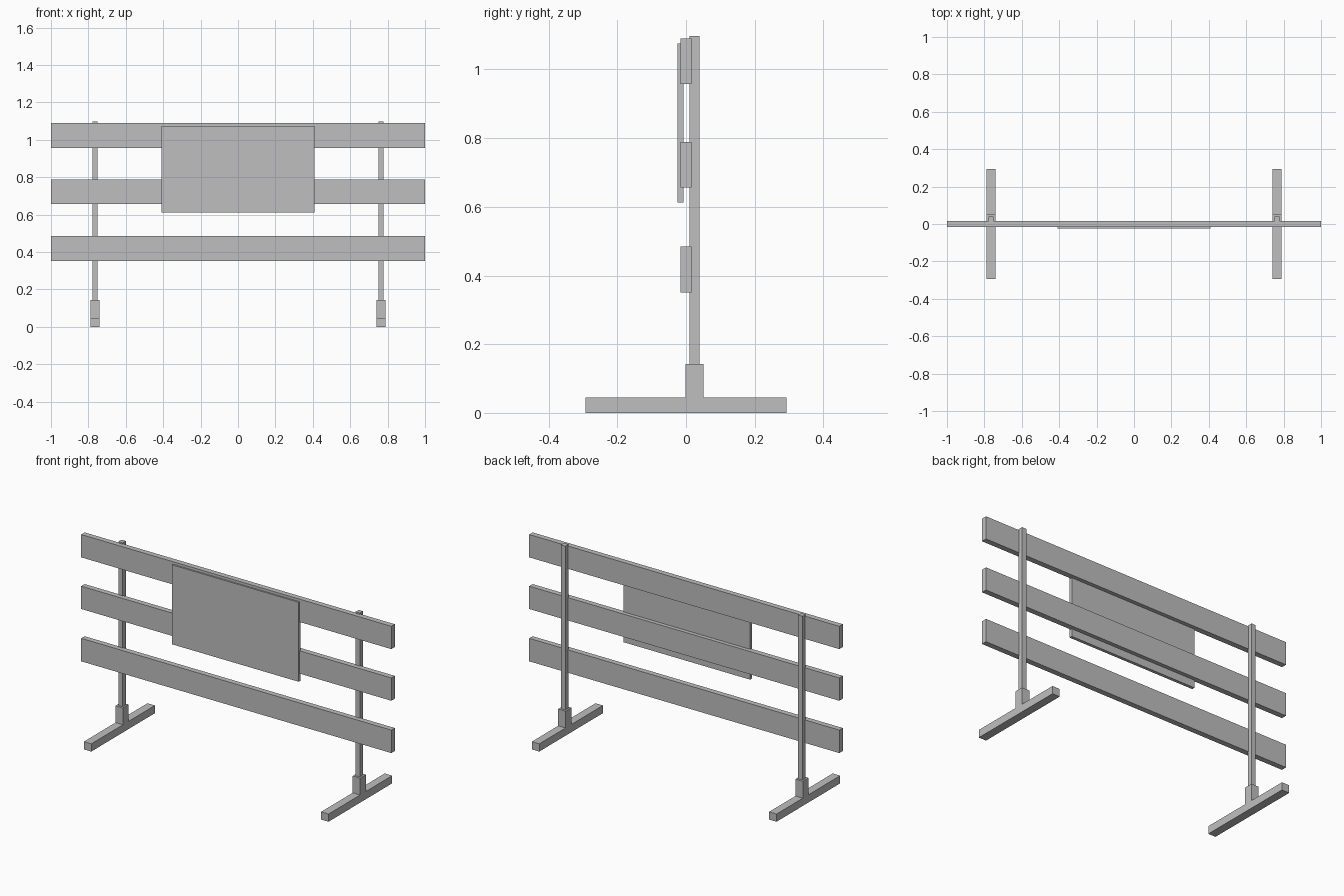
import bpy
import bmesh
from mathutils import Matrix, Vector

default = bpy.data.objects.get("Cube")
if default:
    bpy.data.objects.remove(default, do_unlink=True)

# Single plain grey material
grey = bpy.data.materials.new("plain grey")
grey.use_nodes = True
colour = (0.52, 0.52, 0.52, 1)
grey.diffuse_color = colour
grey.node_tree.nodes["Principled BSDF"].inputs["Base Color"].default_value = colour


def box(name, low, high):
    """Add a box spanning two opposite corners."""
    low, high = Vector(low), Vector(high)
    bm = bmesh.new()
    bmesh.ops.create_cube(bm, size=1, matrix=Matrix.Diagonal((*(high - low), 1)))
    mesh = bpy.data.meshes.new(name)
    bm.to_mesh(mesh)
    bm.free()
    mesh.materials.append(grey)
    obj = bpy.data.objects.new(name, mesh)
    obj.location = (low + high) / 2
    bpy.context.collection.objects.link(obj)
    return obj


# Horizontal planks
for name, bottom, top in (("lower_plank", 0.351, 0.485),
                          ("middle_plank", 0.656, 0.789),
                          ("upper_plank", 0.957, 1.090)):
    box(name, (-1, -0.016, bottom), (1, 0.016, top))

# Sign panel on the front
box("sign_panel", (-0.409, -0.025, 0.612), (0.409, -0.007, 1.075))

# Stands: floor bar, socket and post on each side
for side, x in (("left", 0.765), ("right", -0.765)):
    box(side + "_foot", (x - 0.024, -0.293, 0), (x + 0.024, 0.293, 0.045))
    box(side + "_socket", (x - 0.024, -0.002, 0.045), (x + 0.024, 0.051, 0.143))
    box(side + "_post", (x - 0.014, 0.010, 0.143), (x + 0.014, 0.039, 1.098))
